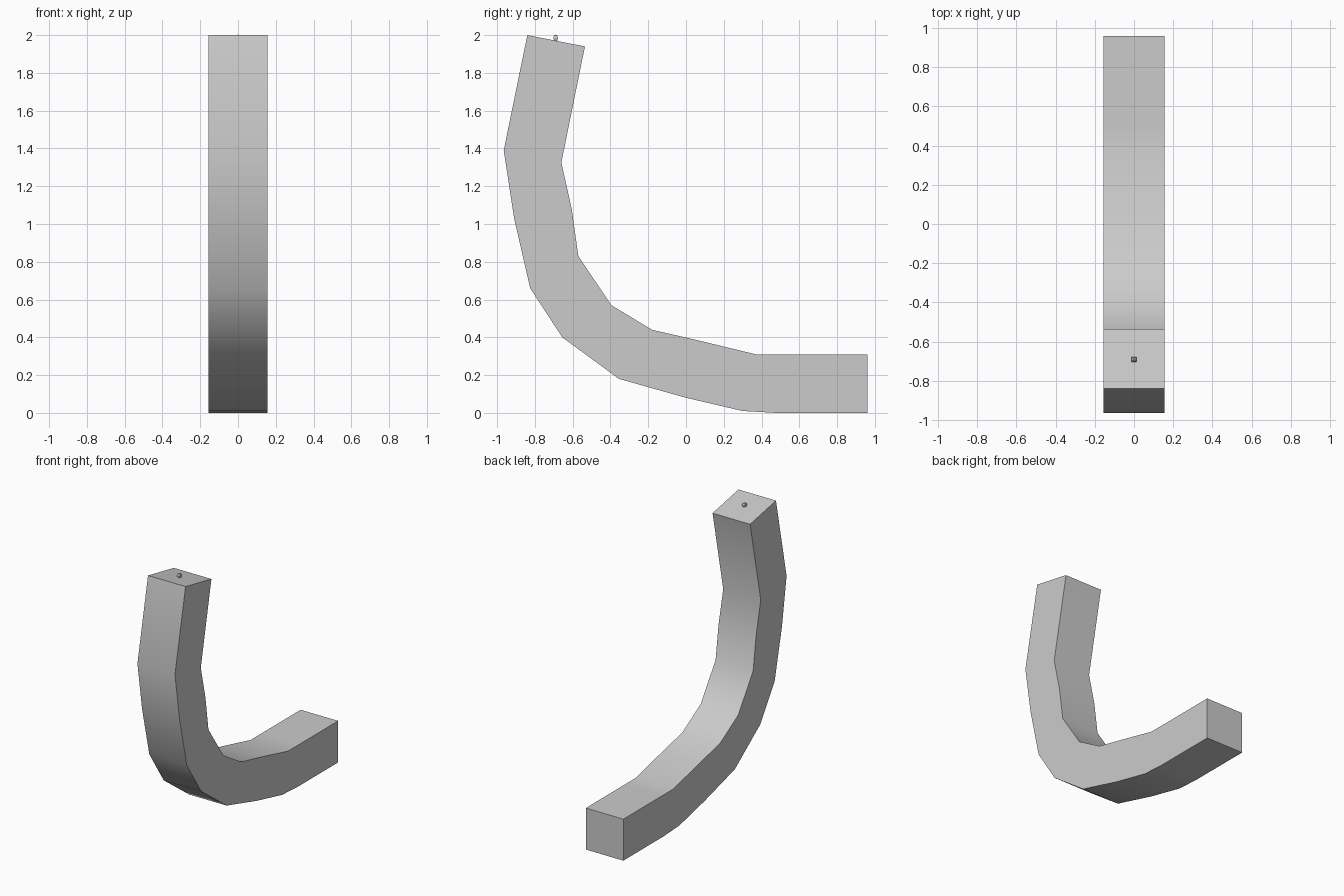
import bpy
import bmesh
import math
from mathutils import Matrix

cube = bpy.data.objects.get("Cube")
if cube:
    bpy.data.objects.remove(cube, do_unlink=True)

HALF_WIDTH = 0.155


def make_material(name, colour):
    mat = bpy.data.materials.new(name)
    mat.use_nodes = True
    mat.diffuse_color = colour
    mat.node_tree.nodes["Principled BSDF"].inputs["Base Color"].default_value = colour
    return mat


def make_object(name, bm, mat):
    bmesh.ops.recalc_face_normals(bm, faces=bm.faces)
    mesh = bpy.data.meshes.new(name)
    bm.to_mesh(mesh)
    bm.free()
    mesh.materials.append(mat)
    obj = bpy.data.objects.new(name, mesh)
    bpy.context.collection.objects.link(obj)
    return obj


grey = make_material("plain grey", (0.6, 0.6, 0.6, 1))

# Matching (y, z) points along the outer and inner side of the bend
outer = [(-0.84, 2.0), (-0.965, 1.39), (-0.91, 1.03), (-0.825, 0.66), (-0.655, 0.4),
         (-0.355, 0.18), (0.0, 0.08), (0.3, 0.01), (0.48, 0.0), (0.96, 0.0)]
inner = [(-0.535, 1.94), (-0.66, 1.325), (-0.605, 1.08), (-0.57, 0.83), (-0.395, 0.57),
         (-0.18, 0.44), (0.06, 0.385), (0.37, 0.31), (0.5, 0.31), (0.96, 0.31)]

# Curved bar: square rings bridged from the top end to the foot
bm = bmesh.new()
rings = []
for (oy, oz), (iy, iz) in zip(outer, inner):
    corners = [(-HALF_WIDTH, oy, oz), (HALF_WIDTH, oy, oz),
               (HALF_WIDTH, iy, iz), (-HALF_WIDTH, iy, iz)]
    rings.append([bm.verts.new(c) for c in corners])
for a, b in zip(rings, rings[1:]):
    for i in range(4):
        j = (i + 1) % 4
        bm.faces.new((a[i], a[j], b[j], b[i]))
bm.faces.new(rings[0])
bm.faces.new(rings[-1])
bar = make_object("curved_bar", bm, grey)

bpy.ops.object.select_all(action="DESELECT")
bar.select_set(True)
bpy.context.view_layer.objects.active = bar
bpy.ops.object.shade_smooth_by_angle(angle=math.radians(45))

# Tiny faceted knob on the top end
bm = bmesh.new()
bmesh.ops.create_uvsphere(bm, u_segments=4, v_segments=4, radius=0.018,
                          matrix=Matrix.Rotation(math.radians(45), 4, "Z"))
knob = make_object("top_knob", bm, grey)
knob.location = (0, -0.69, 1.985)
